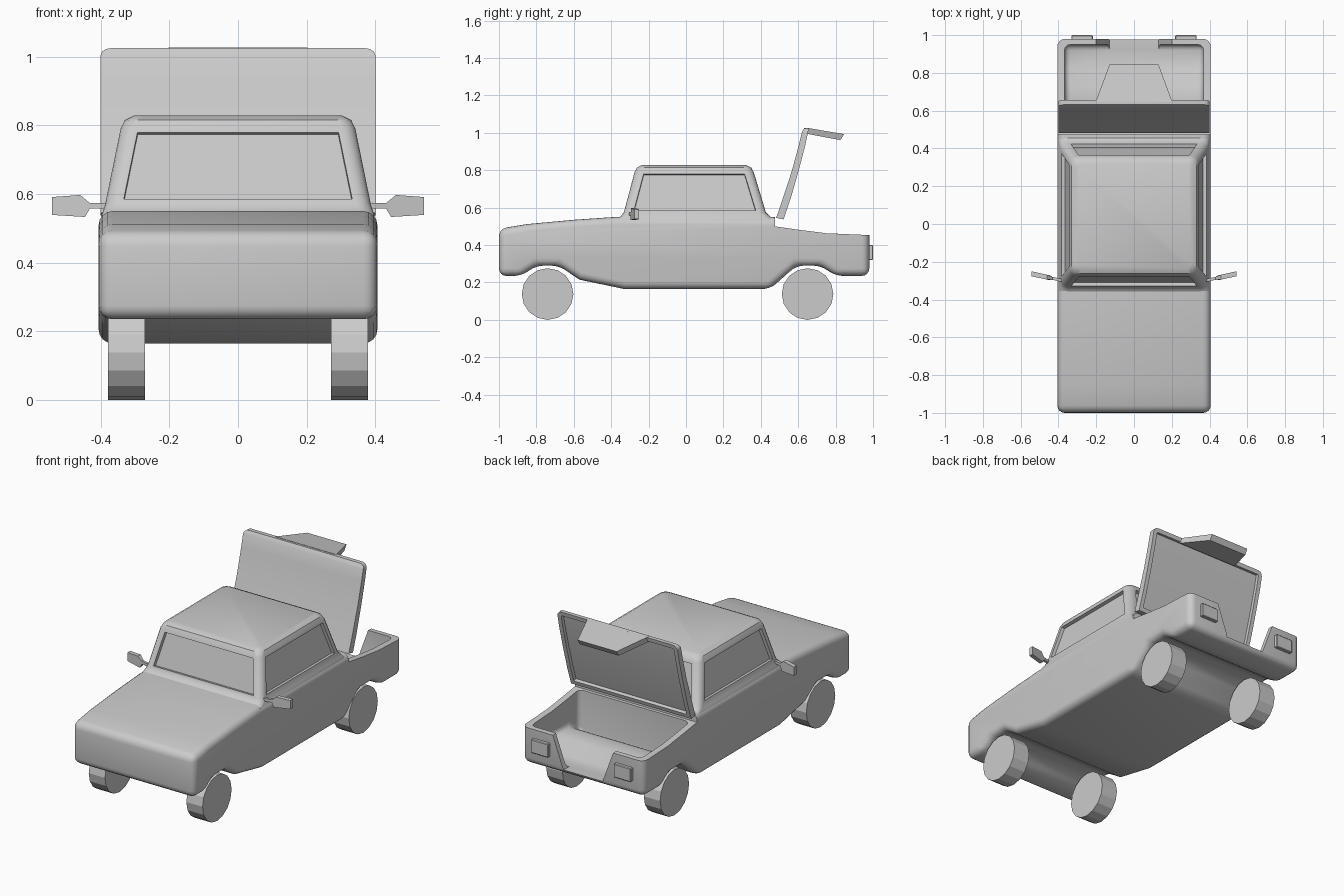
import bpy, bmesh, math
from mathutils import Matrix

if "Cube" in bpy.data.objects:
    bpy.data.objects.remove(bpy.data.objects["Cube"])


def make(name, bm, bevel=0, segs=3, cutters=(), angle=35):
    """Turn a bmesh into an object, bake bevel and cuts, shade by angle."""
    bmesh.ops.recalc_face_normals(bm, faces=bm.faces)
    me = bpy.data.meshes.new(name)
    bm.to_mesh(me)
    bm.free()
    ob = bpy.data.objects.new(name, me)
    bpy.context.collection.objects.link(ob)
    if bevel:
        m = ob.modifiers.new("bevel", 'BEVEL')
        m.width, m.segments, m.use_clamp_overlap = bevel, segs, False
        m.limit_method, m.angle_limit = 'ANGLE', math.radians(33)
    for c in cutters:
        m = ob.modifiers.new("cut", 'BOOLEAN')
        m.object, m.operation, m.solver = c, 'DIFFERENCE', 'EXACT'
        c.hide_render = True
    bpy.ops.object.select_all(action='DESELECT')
    ob.select_set(True)
    bpy.context.view_layer.objects.active = ob
    for m in list(ob.modifiers):
        bpy.ops.object.modifier_apply(modifier=m.name)
    if angle:
        bpy.ops.object.shade_smooth_by_angle(angle=math.radians(angle))
    return ob


def prism(pts, a, b, axis='x'):
    """Extrude a profile of (y,z) points along x, or (x,z) points along y."""
    place = (lambda p, t: (t, *p)) if axis == 'x' else (lambda p, t: (p[0], t, p[1]))
    bm = bmesh.new()
    loops = [[bm.verts.new(place(p, t)) for p in pts] for t in (a, b)]
    bridge(bm, *loops)
    for l in loops:
        bm.faces.new(l)
    return bm


def bridge(bm, l0, l1):
    n = len(l0)
    return [bm.faces.new((l0[i], l0[(i + 1) % n], l1[(i + 1) % n], l1[i])) for i in range(n)]


# Cutters: deck opening, trunk space, tailgate notch
deck = make("deck_cutter", prism([(.475, .50), (.6, .482), (.75, .463), (1.1, .448), (1.1, .8), (.475, .8)],
                                 -.6, .6), angle=0)
trunk = make("trunk_cutter", prism([(.49, .24), (.59, .315), (.73, .315), (.82, .262), (.95, .262),
                                    (.95, .7), (.49, .7)], -.368, .368), bevel=.03, angle=0)
notch = make("notch_cutter", prism([(-.13, .262), (.13, .262), (.203, .46), (-.203, .46)],
                                   .9, 1.1, 'y'), angle=0)

# Lower body
profile = [(-1, .235), (-1, .487), (-.85, .512), (-.6, .535), (-.38, .55), (.45, .55), (.98, .53),
           (.98, .235), (.80, .235), (.72, .29), (.59, .29), (.45, .165), (-.33, .165),
           (-.57, .215), (-.68, .29), (-.80, .29), (-.88, .235)]
make("body", prism(profile, -.406, .406), bevel=.04, segs=4, cutters=(deck, trunk, notch))
for c in (deck, trunk, notch):
    bpy.data.objects.remove(c)

# Cabin: stacked rounded rectangles, windows sunk into the four long faces
bm = bmesh.new()
rings = []
for z, hx, y0, y1, r in [(.47, .403, -.36, .475, .03), (.537, .398, -.385, .475, .04),
                         (.553, .392, -.35, .45, .04), (.575, .386, -.332, .427, .04),
                         (.79, .342, -.275, .362, .04), (.815, .330, -.262, .348, .04),
                         (.828, .305, -.235, .32, .03)]:
    ring = []
    for k, (cx, cy) in enumerate([(hx - r, y1 - r), (r - hx, y1 - r), (r - hx, y0 + r), (hx - r, y0 + r)]):
        for s in range(5):
            a = math.pi / 2 * (k + s / 4)
            ring.append(bm.verts.new((cx + r * math.cos(a), cy + r * math.sin(a), z)))
    rings.append(ring)
windows = []
for i in range(len(rings) - 1):
    faces = bridge(bm, rings[i], rings[i + 1])
    if i == 3:
        windows = [f for f in faces if f.calc_area() > .05]
bm.faces.new(rings[0])
bm.faces.new(rings[-1])
bmesh.ops.recalc_face_normals(bm, faces=bm.faces)
for depth, width in ((0, .011), (-.02, .001)):
    bmesh.ops.inset_individual(bm, faces=windows, thickness=width, depth=depth, use_even_offset=True)
make("cabin", bm)

# Raised trunk lid with a recessed inner panel
outer = [(.482, .545), (.518, .65), (.567, .80), (.602, .93), (.62, 1.005), (.632, 1.025)]
inner = [(.657, 1.025), (.637, .93), (.603, .80), (.56, .65), (.522, .537)]
bm = prism(outer + inner, -.40, .40)
bmesh.ops.recalc_face_normals(bm, faces=bm.faces)
top = [e for e in bm.edges if all(v.co.z > 1.02 for v in e.verts)
       and abs(e.verts[0].co.x - e.verts[1].co.x) < .01]
bmesh.ops.bevel(bm, geom=top, offset=.03, segments=3, affect='EDGES', profile=.5)
bm.normal_update()
back = [f for f in bm.faces if f.normal.y > .8 and f.calc_area() > .03]
bmesh.ops.inset_region(bm, faces=back, thickness=.025, use_even_offset=True)
bmesh.ops.inset_region(bm, faces=back, thickness=.001, depth=-.02)
make("trunk_lid", bm)

# Lid lip that fills the notch when closed
bm = bmesh.new()
loops = [[bm.verts.new((s * hx, y, z)) for s, hx, y, z in
          ((-1, .203, .645, 1.027 - d), (1, .203, .645, 1.027 - d),
           (1, .13, .845 - d * .6, .993 - d), (-1, .13, .845 - d * .6, .993 - d))] for d in (0, .032)]
bridge(bm, *loops)
for l in loops:
    bm.faces.new(l)
make("trunk_lid_lip", bm, angle=0)

for s, side in ((-1, "left"), (1, "right")):
    # Wheels
    for y, end in ((-.74, "front"), (.65, "rear")):
        bm = bmesh.new()
        bmesh.ops.create_cone(bm, cap_ends=True, segments=16, radius1=.138, radius2=.138, depth=.108)
        bmesh.ops.transform(bm, verts=bm.verts, matrix=Matrix.Translation((s * .325, y, .138))
                            @ Matrix.Rotation(math.pi / 2, 4, 'Y'))
        make(f"{end}_{side}_wheel", bm, angle=0)

    # Tail lights
    bm = bmesh.new()
    bmesh.ops.create_cube(bm, size=1, matrix=Matrix.Translation((s * .275, .985, .36))
                          @ Matrix.Diagonal((.114, .03, .082, 1)))
    make(f"{side}_tail_light", bm, bevel=.004, segs=1, angle=0)

    # Door mirrors on stalks
    outline = [(.37, .557), (.432, .557), (.446, .533), (.542, .539), (.542, .591), (.46, .597),
               (.432, .574), (.37, .574)]
    bm = prism([(s * x, z) for x, z in outline], -.013, .013, 'y')
    for v in bm.verts:
        x = abs(v.co.x)
        v.co.y = v.co.y * (.6 if x < .44 else 1) - .297 + (x - .39) * .22
    make(f"{side}_mirror", bm, angle=0)
